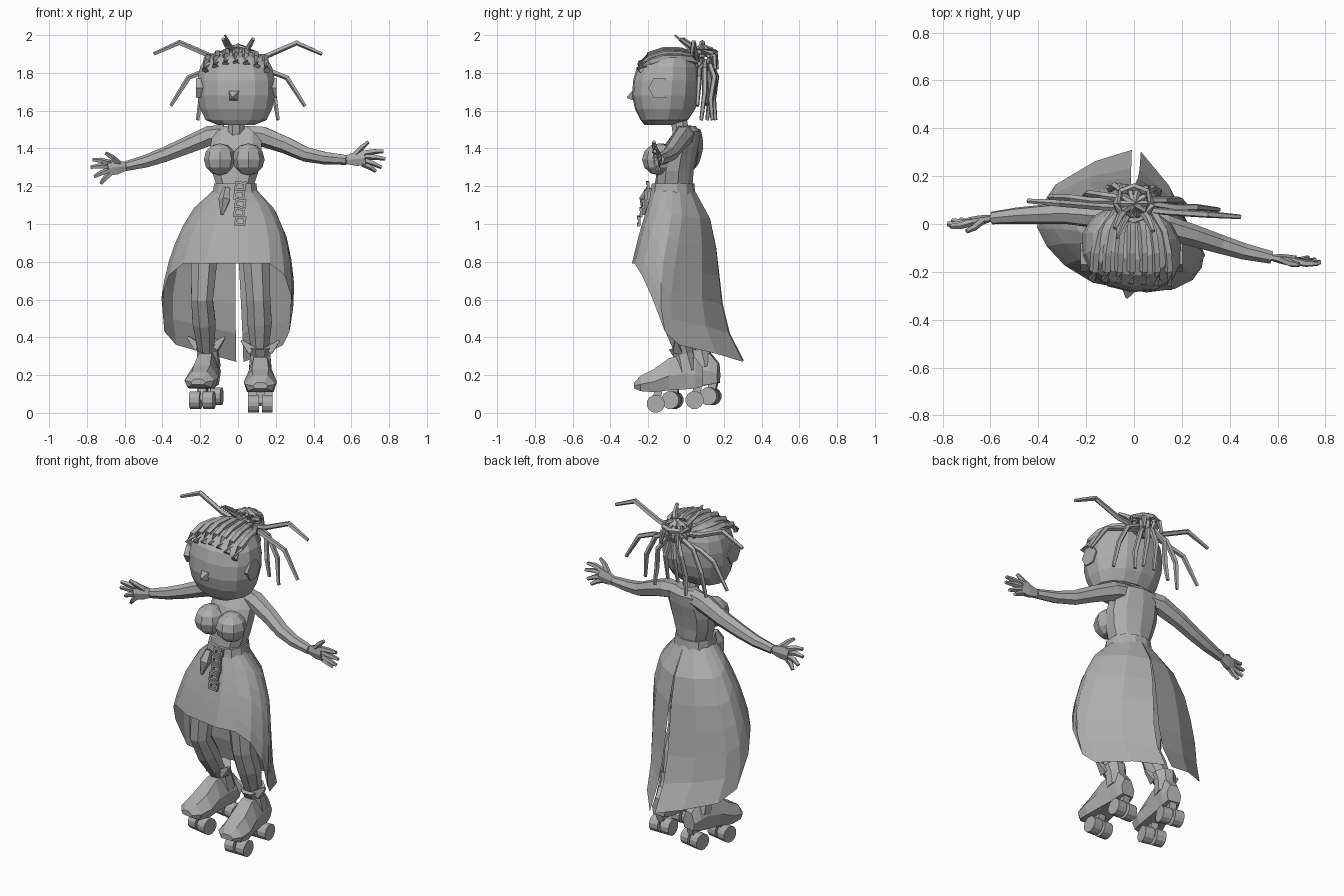
import bpy, bmesh, math
from mathutils import Vector, Matrix

cube = bpy.data.objects.get("Cube")
if cube:
    bpy.data.objects.remove(cube)

grey = bpy.data.materials.new("plain_grey")
grey.use_nodes = True
COLOR = (0.42, 0.42, 0.42, 1)
grey.diffuse_color = COLOR
grey.node_tree.nodes["Principled BSDF"].inputs["Base Color"].default_value = COLOR


def finish(name, bm, matrix=None):
    bmesh.ops.recalc_face_normals(bm, faces=bm.faces)
    if matrix:
        bm.transform(matrix)
    mesh = bpy.data.meshes.new(name)
    bm.to_mesh(mesh)
    bm.free()
    mesh.materials.append(grey)
    ob = bpy.data.objects.new(name, mesh)
    bpy.context.collection.objects.link(ob)
    return ob


def loft(name, rings, closed=True, caps=True, matrix=None):
    """Skin a list of equal-length rings."""
    bm = bmesh.new()
    vs = [[bm.verts.new(p) for p in ring] for ring in rings]
    n = len(vs[0])
    for a, b in zip(vs, vs[1:]):
        for i in range(n if closed else n - 1):
            j = (i + 1) % n
            bm.faces.new((a[i], a[j], b[j], b[i]))
    if caps:
        bm.faces.new(vs[0])
        bm.faces.new(vs[-1])
    return finish(name, bm, matrix)


def tube(name, pts, radii, sides=6, flat=1.0, matrix=None):
    """Faceted tube along a path; flat squashes it in depth."""
    pts = [Vector(p) for p in pts]
    if not isinstance(radii, (list, tuple)):
        radii = [radii] * len(pts)
    rings = []
    for i, p in enumerate(pts):
        t = (pts[min(i + 1, len(pts) - 1)] - pts[max(i - 1, 0)]).normalized()
        ref = Vector((0, 1, 0)) if abs(t.y) < 0.8 else Vector((0, 0, 1))
        u = t.cross(ref).normalized()
        v = t.cross(u)
        rings.append([p + radii[i] * (u * math.cos(a) + v * flat * math.sin(a))
                      for a in (math.tau * (k + 0.5) / sides for k in range(sides))])
    return loft(name, rings, matrix=matrix)


def sections(name, rows, sides=12, power=1.0, yaw=0.0):
    """Stacked rounded sections: z, centre x, half width, front y, back y."""
    def curve(c):
        return math.copysign(abs(c) ** power, c)
    rings = []
    for z, cx, w, yf, yb in rows:
        ring = []
        for k in range(sides):
            a = math.tau * (k + 0.5) / sides
            x = w * curve(math.cos(a))
            y = (yf + yb) / 2 + (yb - yf) / 2 * curve(math.sin(a))
            ring.append((cx + x, y - yaw * x, z))
        rings.append(ring)
    return loft(name, rings)


def box(name, loc, size, rot=0.0):
    bm = bmesh.new()
    bmesh.ops.create_cube(bm, size=1)
    m = Matrix.Translation(loc) @ Matrix.Rotation(rot, 4, 'Y') @ Matrix.Diagonal((*size, 1))
    return finish(name, bm, m)


def ball(name, loc, size, u=8, v=6):
    bm = bmesh.new()
    bmesh.ops.create_uvsphere(bm, u_segments=u, v_segments=v, radius=1)
    return finish(name, bm, Matrix.Translation(loc) @ Matrix.Diagonal((*size, 1)))


# Head, nose, ears and neck
sections("head", [(1.525, -.01, .10, -.22, -.07), (1.55, -.01, .165, -.24, .01),
                  (1.61, -.01, .195, -.27, .05), (1.68, -.01, .21, -.285, .07),
                  (1.76, -.01, .21, -.28, .075), (1.83, -.01, .195, -.26, .07),
                  (1.88, -.01, .165, -.215, .05), (1.91, -.01, .10, -.15, .02)],
         14, 0.9, 0.08)
tube("nose", [(-.02, -.265, 1.68), (-.03, -.31, 1.67)], [.045, .006], 4)
for s in (-1, 1):
    tube("ear", [(s * .17 - .01, -.14, 1.72), (s * .213 - .01, -.14, 1.72)], [.055, .06], 6)
tube("neck", [(-.01, -.02, 1.45), (-.01, -.04, 1.56)], [.05, .045], 8)

# Torso, bust and belt
sections("torso", [(1.14, -.015, .115, -.17, .04), (1.21, -.015, .105, -.165, .035),
                   (1.28, -.015, .13, -.155, .04), (1.36, -.015, .145, -.14, .055),
                   (1.43, -.01, .14, -.105, .07), (1.49, -.005, .13, -.06, .075),
                   (1.52, -.01, .07, -.04, .05)], 10, 0.9, 0.12)
for s in (-1, 1):
    ball("bust", (s * .075 - .02, -.133 - s * .008, 1.342), (.086, .092, .085))
sections("belt", [(1.145, -.015, .125, -.19, .05), (1.215, -.015, .115, -.18, .043)], 12, 0.9, 0.12)

# Skirt: sheet with a slit at the back, hem falling from front to back
PROFILE = [(1.18, .115, -.18, .045), (1.09, .21, -.20, .11), (.95, .285, -.235, .15),
           (.8, .325, -.265, .17), (.65, .35, -.28, .185), (.5, .345, -.27, .205),
           (.4, .33, -.25, .24), (.27, .30, -.22, .31)]
HEM = [(0, .79), (45, .79), (65, .73), (82, .61), (98, .43), (118, .36), (180, .27)]


def interp(table, x):
    for p, q in zip(table, table[1:]):
        lo, hi = sorted((p[0], q[0]))
        if lo <= x <= hi:
            f = (x - p[0]) / (q[0] - p[0])
            return [a + (b - a) * f for a, b in zip(p[1:], q[1:])]
    return table[-1][1:]


half = [20, 45, 65, 82, 98, 118, 150, 180]
angles = [-d for d in reversed(half)] + [0] + half
skirt = []
for step in range(7):
    ring = []
    f = step / 6
    for deg in angles:
        z = 1.18 + (interp(HEM, abs(deg))[0] - 1.18) * f
        w, yf, yb = interp(PROFILE, z)
        a = math.radians(deg)
        if abs(deg) == 180:
            a *= 1 - .02 * f
        back = max(0, -math.cos(a))
        x = w * math.sin(a)
        # the left half is drawn in flatter towards the slit than the right half
        depth = -math.cos(a) if back == 0 else back ** (1 + (1.6 if deg > 0 else .1) * f)
        y = (yf + yb) / 2 + (yb - yf) / 2 * depth
        turn = .18 * abs(math.sin(a)) if x < 0 else .18 + .12 * f
        ring.append((x - .015 + f * (.07 * back ** 2 - .045), y - turn * x, z))
    skirt.append(ring)
loft("skirt", skirt, closed=False, caps=False)

# Legs
tube("right_leg", [(-.12, -.04, 1.05), (-.18, -.08, .8), (-.19, -.09, .6), (-.18, -.03, .48),
                   (-.17, .05, .34)], [.09, .075, .062, .066, .047], 8)
tube("left_leg", [(.08, -.07, 1.05), (.097, -.11, .8), (.108, -.10, .6), (.114, -.06, .48),
                  (.115, -.02, .34)], [.09, .077, .068, .07, .05], 8)


# Roller boots
def boot(side, loc, yaw):
    m = Matrix.Translation(loc) @ Matrix.Rotation(yaw, 4, 'Z')
    rows = [(-.275, .04, .13, .16), (-.24, .08, .115, .197), (-.17, .088, .11, .232),
            (-.09, .072, .12, .29), (0, .06, .125, .31), (.05, .058, .13, .29), (.09, .045, .14, .24)]
    rings = []
    for y, w, lo, hi in rows:
        mid = lo + (hi - lo) * .45
        rings.append([(-w * .8, y, lo), (w * .8, y, lo), (w, y, mid),
                      (w * .5, y, hi), (-w * .5, y, hi), (-w, y, mid)])
    loft(side + "_boot", rings, matrix=m)
    tube(side + "_boot_shaft", [(0, .005, .22), (0, -.015, .31), (0, -.03, .355)],
         [.066, .057, .07], 8, matrix=m)
    for s in (-1, 1):
        tube(side + "_cuff_flap", [(s * .045, -.045, .33), (s * .10, -.055, .383)], [.035, .008], 4, matrix=m)
    for y, z in ((-.16, .048), (.045, .068)):
        tube(side + "_axle", [(-.055, y, z), (.055, y, z)], .014, 6, matrix=m)
        tube(side + "_truck", [(0, y, z), (0, y + .02, .15)], .03, 4, matrix=m)
        for s in (-1, 1):
            tube(side + "_wheel", [(s * .008, y, z), (s * .064, y, z)], .048, 12, matrix=m)


boot("left", (.118, 0, 0), 0)
boot("right", (-.157, .085, .02), -.2)


# Arms and hands
def arm(side, path, palm, tips):
    tube(side + "_arm", path, [.05, .055, .047, .041, .035, .027], 7)
    wrist, palm = Vector(path[-1]), Vector(palm)
    tube(side + "_palm", [wrist, wrist.lerp(palm, .5), palm], [.027, .043, .046], 6, .5)
    for i, tip in enumerate(tips):
        tip = Vector(tip)
        root = wrist.lerp(palm, .4 if i == 0 else .85)
        root.z += (.02, .026, .009, -.01, -.029)[i]
        mid = root.lerp(tip, .55) + Vector((0, -.006, .004))
        tube(side + "_finger", [root, mid, tip], [.017, .015, .01], 5)


arm("right", [(-.07, .02, 1.475), (-.15, .035, 1.465), (-.28, .045, 1.41), (-.39, .04, 1.365),
              (-.49, .035, 1.33), (-.595, .025, 1.305)], (-.69, .005, 1.295),
    [(-.70, -.03, 1.375), (-.77, -.01, 1.34), (-.78, .0, 1.30), (-.76, .015, 1.25), (-.725, .02, 1.215)])
arm("left", [(.05, .0, 1.475), (.13, -.015, 1.465), (.25, -.05, 1.42), (.36, -.085, 1.37),
             (.46, -.115, 1.35), (.575, -.14, 1.34)], (.675, -.155, 1.35),
    [(.69, -.17, 1.435), (.77, -.165, 1.385), (.78, -.16, 1.345), (.76, -.15, 1.30), (.73, -.14, 1.28)])

# Belt charms: pouch and square chain links
tube("belt_pouch", [(-.06, -.19, 1.19), (-.07, -.215, 1.13), (-.085, -.225, 1.05)], [.02, .034, .008], 5)
for i in range(5):
    c = Vector((.012 - .006 * (i % 2), -.20 - .012 * i, 1.20 - .046 * i))
    for s in (-1, 1):
        box("chain_link", c + Vector((s * .023, 0, 0)), (.013, .014, .05), .15)
        box("chain_link", c + Vector((0, -.004, s * .018)), (.052, .014, .013), .15)

# Braided rows over the scalp
for i in range(7):
    x = -.01 + (i - 3) * .052
    d = 1.5 * (x + .01) ** 2
    tube("hair_row", [(x * 1.05, -.24 - .08 * x, 1.85 - d), (x, -.195, 1.893 - d), (x * .97, -.12, 1.917 - d),
                      (x * .85, -.03, 1.917 - d), (x * .5, .06, 1.885 - d / 2)], .02, 5)

# Knotted bun
for i in range(5):
    t = math.pi * i / 5
    loop = [(.07 * math.cos(a) * math.cos(t), .085 + .07 * math.cos(a) * math.sin(t), 1.88 + .062 * math.sin(a))
            for a in (math.tau * k / 8 for k in range(9))]
    tube("bun_loop", loop, .014, 5)
ring = [(.075 * math.cos(a), .085 + .07 * math.sin(a), 1.91) for a in (math.tau * k / 8 for k in range(9))]
tube("bun_band", ring, .016, 5)

# Loose locks: mirrored, with the right side set further back
for s in (-1, 1):
    for path in ([(.05, .06, 1.87), (.15, .05, 1.89), (.31, .04, 1.96), (.445, .03, 1.9)],
                 [(.05, .09, 1.84), (.17, .07, 1.81), (.26, .07, 1.775), (.355, .06, 1.625)],
                 [(.04, .1, 1.86), (.13, .1, 1.82), (.19, .1, 1.7), (.213, .08, 1.55)],
                 [(.03, .12, 1.86), (.08, .15, 1.78), (.1, .13, 1.66), (.11, .14, 1.55)],
                 [(.01, .13, 1.85), (.03, .15, 1.75), (.035, .12, 1.6)],
                 [(.03, .06, 1.9), (.06, .02, 1.945), (.08, -.03, 1.98)],
                 [(.03, .1, 1.9), (.05, .15, 1.89), (.06, .155, 1.82)]):
        tube("hair_lock", [(s * x, y + (.15 * x if s < 0 else 0), z) for x, y, z in path],
             [.015] * (len(path) - 1) + [.01], 5)
tube("hair_spike", [(-.03, .03, 1.92), (-.07, -.06, 2.0)], [.014, .005], 5)
